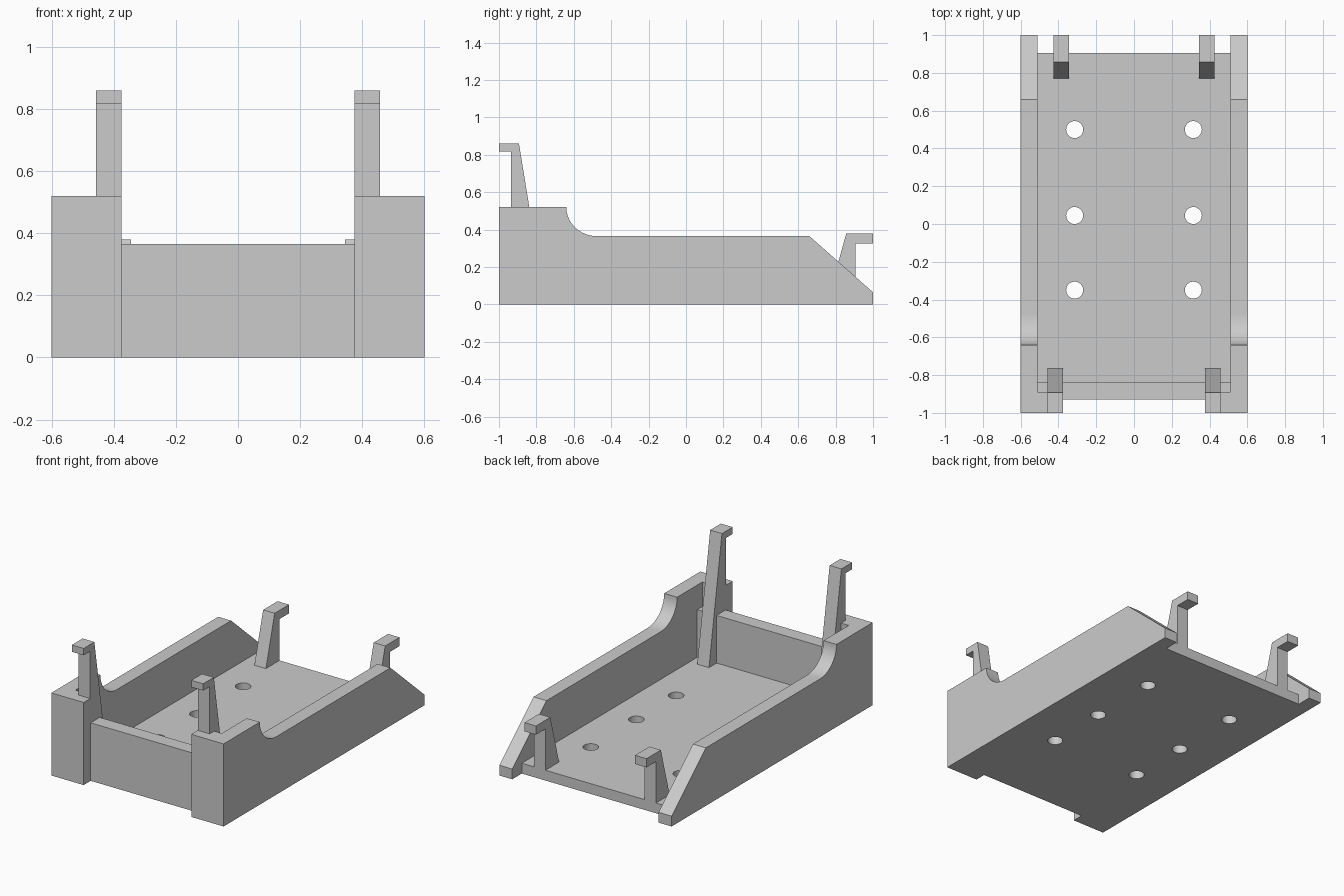
import bpy, bmesh
from math import sin, cos, pi, radians
from mathutils import Matrix

if "Cube" in bpy.data.objects:
    bpy.data.objects.remove(bpy.data.objects["Cube"])

grey = bpy.data.materials.new("light_grey")
grey.use_nodes = True
colour = (0.6, 0.6, 0.6, 1)
grey.diffuse_color = colour
grey.node_tree.nodes["Principled BSDF"].inputs["Base Color"].default_value = colour

FLOOR = 0.065      # floor thickness
RIM = 0.365        # height of the low walls
POST = 0.52        # height of the raised front corners
INNER, OUTER = 0.51, 0.6


def add_object(name, bm):
    bmesh.ops.recalc_face_normals(bm, faces=bm.faces)
    mesh = bpy.data.meshes.new(name)
    bm.to_mesh(mesh)
    bm.free()
    mesh.materials.append(grey)
    obj = bpy.data.objects.new(name, mesh)
    bpy.context.collection.objects.link(obj)
    return obj


def extrude_profile(name, profile, x0, x1):
    """Extrude a (y, z) outline between two x positions."""
    bm = bmesh.new()
    face = bm.faces.new([bm.verts.new((x0, y, z)) for y, z in profile])
    new = bmesh.ops.extrude_face_region(bm, geom=[face])["geom"]
    verts = [v for v in new if isinstance(v, bmesh.types.BMVert)]
    bmesh.ops.translate(bm, verts=verts, vec=(x1 - x0, 0, 0))
    return add_object(name, bm)


def rectangle(y0, y1, z0, z1):
    return [(y0, z0), (y1, z0), (y1, z1), (y0, z1)]


# Floor plate with six round holes
floor = extrude_profile("floor", rectangle(-0.93, 0.905, 0, FLOOR), -INNER, INNER)
bm = bmesh.new()
for x in (-0.314, 0.314):
    for y in (-0.35, 0.045, 0.5):
        bmesh.ops.create_cone(bm, cap_ends=True, segments=32, radius1=0.045,
                              radius2=0.045, depth=0.4,
                              matrix=Matrix.Translation((x, y, 0)))
cutter = add_object("hole_cutter", bm)
cutter.hide_render = True
holes = floor.modifiers.new("holes", 'BOOLEAN')
holes.operation = 'DIFFERENCE'
holes.solver = 'EXACT'
holes.object = cutter
bpy.context.view_layer.objects.active = floor
bpy.ops.object.modifier_apply(modifier="holes")
bpy.data.objects.remove(cutter)

# Low front wall
extrude_profile("front_wall", rectangle(-0.93, -0.84, FLOOR, RIM), -INNER, INNER)

# Side wall outline: raised corner, concave sweep, flat rim, rear ramp
sweep = [(-0.475 - 0.165 * cos(a), POST - (POST - RIM) * sin(a))
         for a in (i * pi / 32 for i in range(17))]
side = [(-1, 0), (-1, POST)] + sweep + [(0.66, RIM), (1, FLOOR), (1, 0)]

# Hooked clips
front_clip = [(-0.935, FLOOR), (-0.764, FLOOR), (-0.893, 0.86),
              (-1, 0.86), (-1, 0.817), (-0.935, 0.817)]
rear_clip = [(0.77, FLOOR), (0.905, FLOOR), (0.905, 0.325),
             (1, 0.325), (1, 0.38), (0.857, 0.38)]

for label, s in (("left", 1), ("right", -1)):
    extrude_profile(label + "_side_wall", side, s * INNER, s * OUTER)
    extrude_profile(label + "_front_corner", rectangle(-1, -0.89, 0, POST),
                    s * 0.375, s * INNER)
    extrude_profile(label + "_front_clip", front_clip, s * 0.375, s * 0.457)
    extrude_profile(label + "_rear_clip", rear_clip, s * 0.345, s * 0.425)

# Smooth the sweeps and hole walls, keep the corners crisp
for obj in bpy.context.scene.objects:
    obj.select_set(obj.type == 'MESH')
bpy.ops.object.shade_smooth_by_angle(angle=radians(30))
